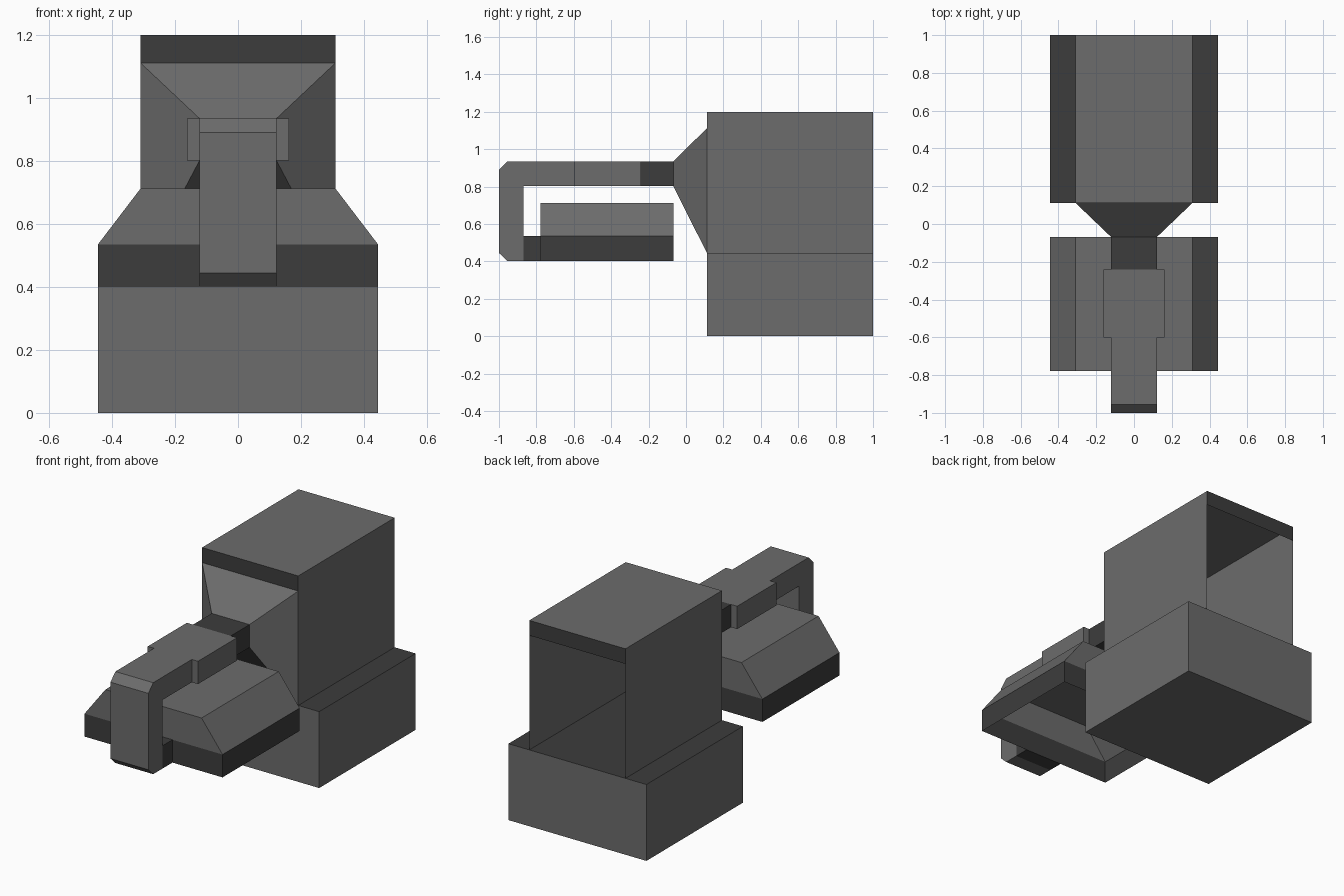
import bpy, bmesh

if "Cube" in bpy.data.objects:
    bpy.data.objects.remove(bpy.data.objects["Cube"])


def material(name, value):
    m = bpy.data.materials.new(name)
    m.diffuse_color = (value, value, value, 1)
    m.use_nodes = True
    m.node_tree.nodes["Principled BSDF"].inputs["Base Color"].default_value = m.diffuse_color
    return m


GREY = material("mid grey", 0.15)
DARK = material("dark grey", 0.046)


def finish(name, bm, dark_rule=None, drop_rule=None, dark=False):
    """Drop open faces, colour faces by rule, make the object."""
    bmesh.ops.recalc_face_normals(bm, faces=bm.faces)
    bm.normal_update()
    if dark_rule:
        for f in bm.faces:
            f.material_index = int(dark_rule(f.normal, f.calc_center_median()))
    if drop_rule:
        gone = [f for f in bm.faces if drop_rule(f.normal, f.calc_center_median())]
        bmesh.ops.delete(bm, geom=gone, context='FACES')
    me = bpy.data.meshes.new(name)
    bm.to_mesh(me)
    bm.free()
    me.materials.append(DARK if dark else GREY)
    me.materials.append(DARK)
    ob = bpy.data.objects.new(name, me)
    bpy.context.collection.objects.link(ob)
    return ob


def loft(rings):
    """Closed shell through rings of equal point count."""
    bm = bmesh.new()
    loops = [[bm.verts.new(p) for p in r] for r in rings]
    n = len(loops[0])
    for a, b in zip(loops, loops[1:]):
        for i in range(n):
            j = (i + 1) % n
            bm.faces.new((a[i], a[j], b[j], b[i]))
    bm.faces.new(loops[0][::-1])
    bm.faces.new(loops[-1])
    return bm


def rect_y(y, hx, z0, z1):
    return [(-hx, y, z0), (hx, y, z0), (hx, y, z1), (-hx, y, z1)]


def rect_z(z, hx, y0, y1):
    return [(-hx, y0, z), (hx, y0, z), (hx, y1, z), (-hx, y1, z)]


def block(hx, y0, y1, z0, z1):
    return loft([rect_y(y0, hx, z0, z1), rect_y(y1, hx, z0, z1)])


# Base block with dark top
finish("base", block(0.445, 0.112, 1, 0, 0.445), lambda n, c: n.z > 0.9)

# Housing: open tunnel with dark lintels at both ends
finish("housing",
       loft([rect_z(z, 0.31, 0.112, 1) for z in (0.445, 1.112, 1.2)]),
       lambda n, c: abs(n.y) > 0.9,
       lambda n, c: n.z < -0.9 or (abs(n.y) > 0.9 and c.z < 1.1))

# Funnel from the housing opening to the neck, dark underside
finish("funnel",
       loft([rect_y(0.112, 0.31, 0.445, 1.112), rect_y(-0.068, 0.122, 0.802, 0.935)]),
       lambda n, c: n.z < -0.3,
       lambda n, c: abs(n.y) > 0.99)

# Neck and collar
finish("neck", block(0.122, -0.24, -0.068, 0.802, 0.935), dark=True)
finish("collar", block(0.162, -0.6, -0.24, 0.802, 0.935))

# Hooked arm with bevelled outer corners
profile = [(-0.6, 0.935), (-0.955, 0.935), (-1, 0.89), (-1, 0.445), (-0.955, 0.402),
           (-0.868, 0.402), (-0.868, 0.802), (-0.6, 0.802)]
finish("arm", loft([[(x, y, z) for y, z in profile] for x in (-0.122, 0.122)]))

# Link from the arm to the cover
finish("link", block(0.122, -0.868, -0.778, 0.402, 0.535), dark=True)

# Sloped cover, open underneath, with a dark lower band
finish("cover",
       loft([rect_z(z, hx, -0.778, -0.068)
             for z, hx in ((0.402, 0.445), (0.535, 0.445), (0.712, 0.31))]),
       lambda n, c: c.z < 0.53,
       lambda n, c: n.z < -0.9)
